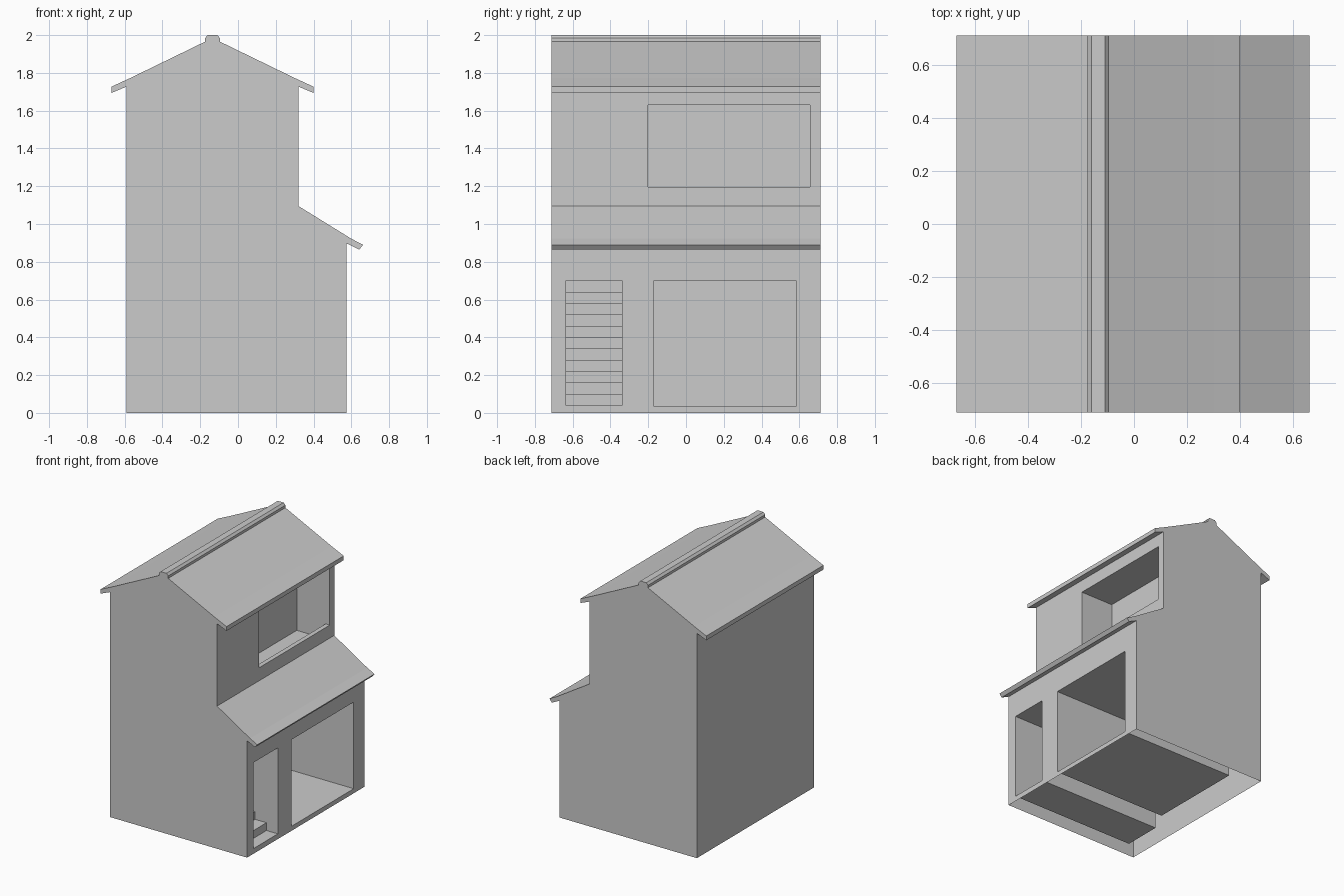
import bpy, bmesh

if "Cube" in bpy.data.objects:
    bpy.data.objects.remove(bpy.data.objects["Cube"])

HALF = 0.711


def prism(name, pts, y0, y1):
    """Extrude an x-z outline along y."""
    bm = bmesh.new()
    face = bm.faces.new([bm.verts.new((x, y0, z)) for x, z in pts])
    ext = bmesh.ops.extrude_face_region(bm, geom=[face])
    verts = [v for v in ext["geom"] if isinstance(v, bmesh.types.BMVert)]
    bmesh.ops.translate(bm, verts=verts, vec=(0, y1 - y0, 0))
    bmesh.ops.recalc_face_normals(bm, faces=bm.faces)
    me = bpy.data.meshes.new(name)
    bm.to_mesh(me)
    bm.free()
    ob = bpy.data.objects.new(name, me)
    bpy.context.collection.objects.link(ob)
    return ob


def hollow(target, pts, y0, y1):
    """Cut a room-shaped prism out of the target."""
    cutter = prism("room_cutter", pts, y0, y1)
    cutter.hide_render = True
    mod = target.modifiers.new("room", "BOOLEAN")
    mod.operation, mod.solver, mod.object = "DIFFERENCE", "EXACT", cutter
    bpy.context.view_layer.objects.active = target
    bpy.ops.object.modifier_apply(modifier=mod.name)
    bpy.data.objects.remove(cutter)


def rect(x0, x1, z0, z1):
    return [(x0, z0), (x1, z0), (x1, z1), (x0, z1)]


# House outline: walls, lean-to eave, right eave, ridge cap, left eave
MID = -0.135
cap_and_eave = [(0.32, 1.727), (0.40, 1.694), (0.40, 1.727), (0.30, 1.773),
                (0.04, 1.965), (0.04, 1.984), (0.025, 2.0)]
right = cap_and_eave[:4] + [(MID + dx, z) for dx, z in cap_and_eave[4:]]
left = [(2 * MID - x, z) for x, z in reversed(right)]
outline = [(-0.59, 0), (0.575, 0), (0.575, 0.897), (0.642, 0.865), (0.662, 0.89),
           (0.60, 0.922), (0.32, 1.095)] + right + left
house = prism("house", outline, -HALF, HALF)

# Ground floor shop, stairwell, and upper room sunk behind its sill
hollow(house, rect(-0.40, 0.7, 0.035, 0.70), -0.17, 0.583)
hollow(house, rect(-0.485, 0.7, 0.04, 0.70), -0.635, -0.338)
hollow(house, [(0.04, 1.08), (0.285, 1.08), (0.285, 1.195), (0.5, 1.195),
               (0.5, 1.63), (0.04, 1.63)], -0.20, 0.656)

# The shell is open underneath
bm = bmesh.new()
bm.from_mesh(house.data)
base = [f for f in bm.faces if all(abs(v.co.z) < 1e-4 for v in f.verts)]
bmesh.ops.delete(bm, geom=base, context="FACES")
bm.to_mesh(house.data)
bm.free()

# Staircase climbing to the back of the stairwell
STEPS = 11
run, rise = 1.06 / STEPS, 0.06
steps = []
for i in range(1, STEPS):
    x = 0.575 - i * run
    steps += [(x, 0.04 + (i - 1) * rise), (x, 0.04 + i * rise)]
steps += [(-0.485, 0.04 + (STEPS - 1) * rise), (-0.485, 0.04)]
prism("stairs", steps, -0.635, -0.338)
